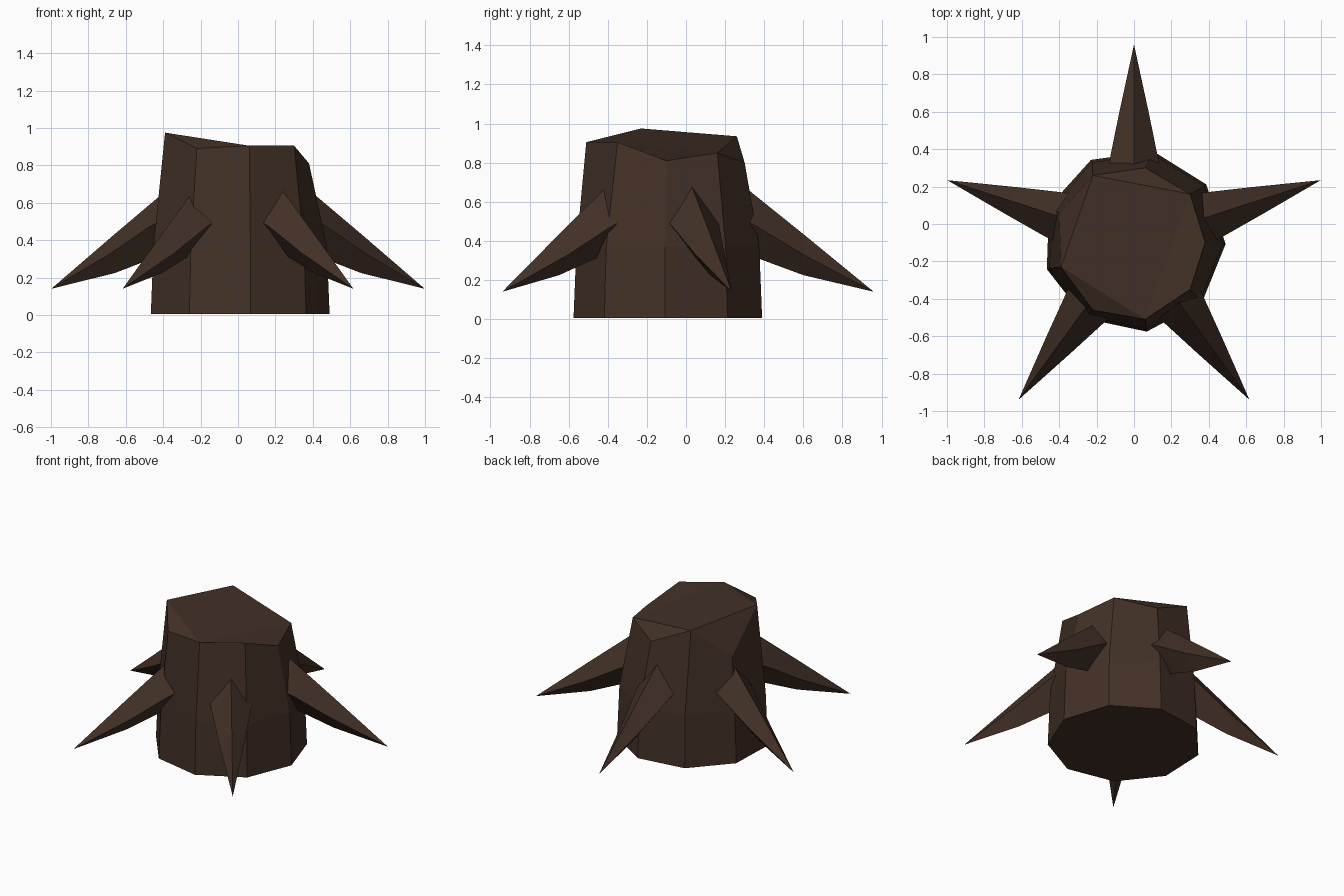
import bpy, bmesh
from math import cos, sin, radians
from mathutils import Matrix, Vector

default = bpy.data.objects.get("Cube")
if default:
    bpy.data.objects.remove(default, do_unlink=True)

SIDES = 9
CENTRE = Vector((0, -0.09, 0))

bark = bpy.data.materials.new("dark_brown_bark")
bark.use_nodes = True
bark.diffuse_color = (0.055, 0.03, 0.02, 1)
bsdf = bark.node_tree.nodes["Principled BSDF"]
bsdf.inputs["Base Color"].default_value = bark.diffuse_color
bsdf.inputs["Roughness"].default_value = 0.9


def finish(bm, name):
    bmesh.ops.recalc_face_normals(bm, faces=bm.faces)
    mesh = bpy.data.meshes.new(name)
    bm.to_mesh(mesh)
    bm.free()
    mesh.materials.append(bark)
    obj = bpy.data.objects.new(name, mesh)
    bpy.context.collection.objects.link(obj)
    return obj


def bridge(bm, lower, upper):
    n = len(lower)
    for i in range(n):
        j = (i + 1) % n
        bm.faces.new((lower[i], lower[j], upper[j], upper[i]))


def trunk_ring(bm, radius, z):
    angles = [radians(-2 + 360 / SIDES * i) for i in range(SIDES)]
    return [bm.verts.new(CENTRE + Vector((radius * cos(a), radius * sin(a), z)))
            for a in angles]


# Trunk: straight foot, tapering upper part and a ragged broken rim
bm = bmesh.new()
foot = trunk_ring(bm, 0.49, 0.005)
waist = trunk_ring(bm, 0.475, 0.37)
rim_points = [(0.38, -0.10, 0.81), (0.30, 0.16, 0.85), (0.06, 0.30, 0.80),
              (-0.22, 0.26, 0.935), (-0.40, 0.06, 0.725), (-0.39, -0.23, 0.975),
              (-0.22, -0.46, 0.89), (0.06, -0.51, 0.905), (0.30, -0.35, 0.905)]
rim = [bm.verts.new(p) for p in rim_points]
bridge(bm, foot, waist)
bridge(bm, waist, rim)
bm.faces.new(foot)
# Broken top: one big facet, a sloped right facet and three chipped corners
for facet in [(1, 3, 5, 7), (7, 8, 0, 1), (1, 2, 3), (3, 4, 5), (5, 6, 7)]:
    bm.faces.new([rim[i] for i in facet])
finish(bm, "stump_trunk")


# Roots: diamond-section spikes that slope down and outwards
def root(name, angle):
    bm = bmesh.new()
    rings = []
    # radius, half width, top z, side z, bottom z
    for r, w, top, side, low in [(0.30, 0.155, 0.75, 0.55, 0.37),
                                 (0.46, 0.125, 0.62, 0.47, 0.31),
                                 (0.69, 0.078, 0.435, 0.33, 0.225)]:
        rings.append([bm.verts.new(p) for p in
                      [(r, 0, top), (r, w, side), (r, 0, low), (r, -w, side)]])
    tip = bm.verts.new((1.05, 0, 0.14))
    bm.faces.new(rings[0])
    for a, b in zip(rings, rings[1:]):
        bridge(bm, a, b)
    last = rings[-1]
    for i in range(4):
        bm.faces.new((last[i], last[(i + 1) % 4], tip))
    bm.transform(Matrix.Translation(CENTRE) @ Matrix.Rotation(radians(angle), 4, "Z"))
    finish(bm, name)


names = ["left_root", "back_root", "right_root", "front_right_root", "front_left_root"]
for i, name in enumerate(names):
    root(name, 18 + 72 * i)
